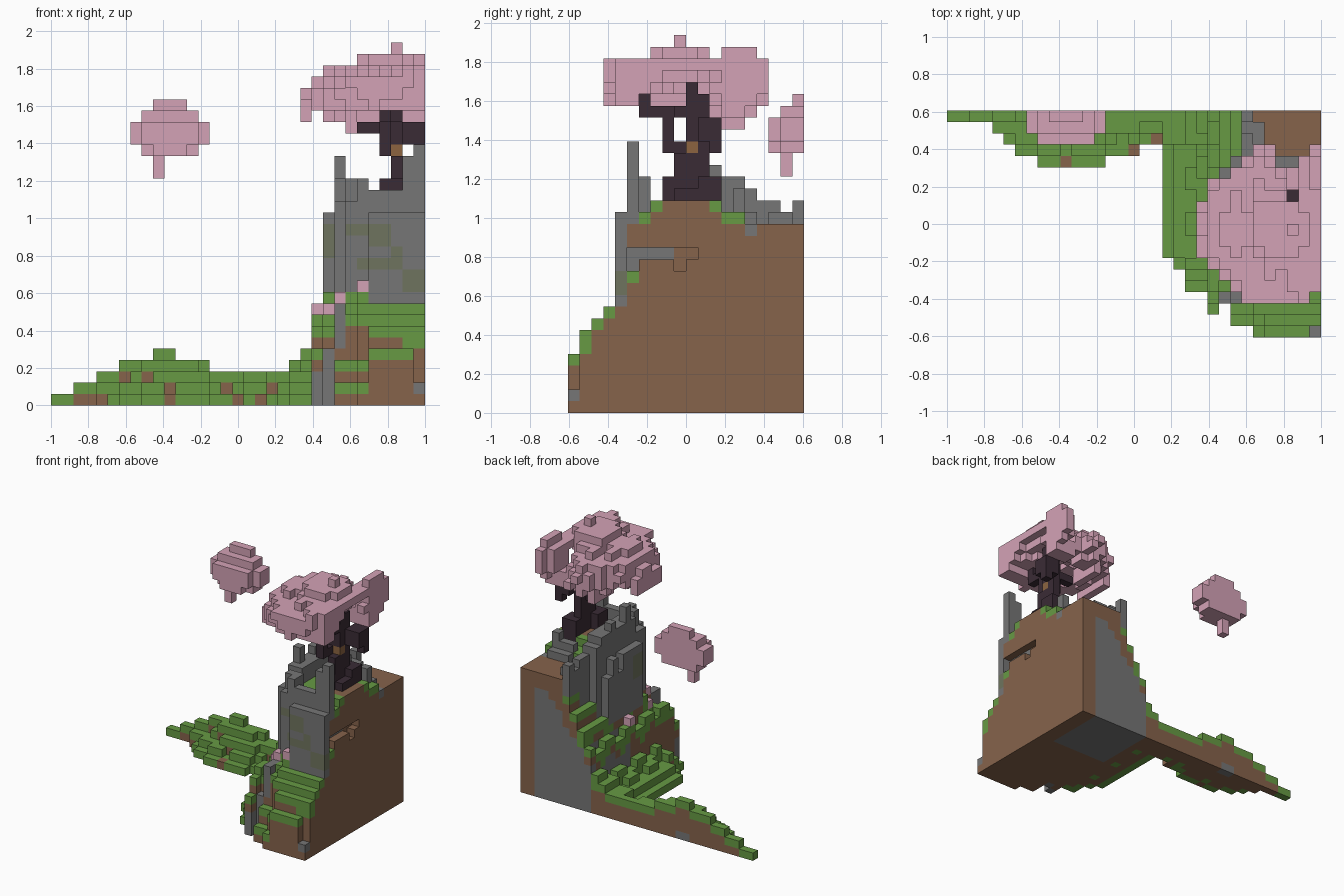
import bpy
import bmesh
import random
from mathutils import Vector

random.seed(4)
old = bpy.data.objects.get("Cube")
if old:
    bpy.data.objects.remove(old)

UNIT = 2 / 33                       # edge length of one block
ORIGIN = Vector((-1, -10 * UNIT, 0))
COLOURS = {"grass": (103, 154, 68), "soil": (134, 99, 75), "stone": (118, 118, 118),
           "moss": (111, 116, 94), "bark": (58, 43, 53), "blossom": (212, 162, 182),
           "hive": (140, 100, 64)}


def linear(c):
    c /= 255
    return ((c + 0.055) / 1.055) ** 2.4


materials = {}
for name, rgb in COLOURS.items():
    mat = bpy.data.materials.new(name)
    mat.use_nodes = True
    colour = [linear(c) for c in rgb] + [1]
    mat.diffuse_color = colour
    mat.node_tree.nodes["Principled BSDF"].inputs["Base Color"].default_value = colour
    materials[name] = mat
palette = list(materials)

cells = {}                          # (i, j, k) -> (part, colour)


def put(part, colour, i, j, k, replace=True):
    if replace or (i, j, k) not in cells:
        cells[i, j, k] = (part, colour)


def box(part, colour, i0, i1, j0, j1, k0, k1, replace=True):
    for i in range(i0, i1 + 1):
        for j in range(j0, j1 + 1):
            for k in range(k0, k1 + 1):
                put(part, colour, i, j, k, replace)


def ellipsoid(centre, radii):
    """Blocks inside an ellipsoid with a ragged surface."""
    spans = [range(int(c - r), int(c + r) + 2) for c, r in zip(centre, radii)]
    for i in spans[0]:
        for j in spans[1]:
            for k in spans[2]:
                d = sum(((p - c) / r) ** 2 for p, c, r in zip((i, j, k), centre, radii))
                if i <= 32 and d <= random.uniform(0.72, 1.1):
                    yield i, j, k


# Ground: terraced ridge running into a stepped hill
front_edge = ([19] * 4 + [18, 17, 16, 16] + [15] * 6 + [16] * 3 + [17] * 2
              + [7, 6, 4, 4, 2, 3, 1, 1] + [0] * 6)
crest = [1, 1, 2, 2, 3, 3, 4, 4, 4, 5, 5, 4, 4, 4] + [3] * 7 + [4, 5, 8, 10, 12, 14] + [18] * 6
steps = [5, 7, 8, 9, 10, 16, 17] + [18] * 6 + [17] * 2 + [16] * 5
for i in range(33):
    for j in range(front_edge[i], 20):
        depth = j - front_edge[i]
        if 24 < i < 28 and depth < 2:
            rise = 2 + 2 * depth
        elif i > 22:
            rise = steps[j if i > 26 else depth]
        else:
            rise = max(1 + depth, crest[i] - (19 - j))
        height = min(crest[i], rise)
        if 18 < i < 23 and j < 17:
            height = min(height, i - 18)
        if 20 < i < 24 and 5 < j < 19:
            height -= (i * 3 + j * 5) % 4 // 2
        if 4 < i < 19 and j < 19 and (i * 5 + j * 3) % 7 == 0:
            height = max(1, height - 1)
        bare = i > 26 and (j > 14 or j == 5) or i > 28 and 7 < j < 12
        bare = bare or (i, j) in ((10, 15), (16, 16), (18, 17))
        turf = 2 if i > 30 and j == 1 or 20 < i < 25 and (i + j // 2) % 2 else 1
        for k in range(height):
            colour = "soil"
            if 23 <= i <= 30 and j >= 12 and k < min(height - 2, 6 + (i - 23) * 1.3):
                colour = "stone"
            elif k >= height - turf and not bare:
                colour = "grass"
            put("ground", colour, i, j, k)

# Hollow in the cut side of the hill and the notched front corner
for j in range(5, 11):
    cells.pop((32, j, 13), None)
    if j < 9:
        put("ground", "stone", 31, j, 13)
for hollow in ((32, 5, 12), (32, 9, 12)):
    cells.pop(hollow, None)
put("ground", "grass", 32, 5, 11)
for k in range(2, 5):
    cells.pop((32, 0, k), None)
put("ground", "stone", 32, 0, 1)
put("ground", "stone", 32, 15, 15)
box("ground", "stone", 9, 10, 19, 19, 0, 0)

# Boulders on the front slope
box("boulders", "stone", 23, 23, 2, 2, 0, 2)
box("boulders", "stone", 24, 24, 3, 3, 0, 4)
box("boulders", "stone", 25, 25, 3, 4, 5, 8)

# Cliff: front wall, then the west wall wrapping to the back
box("cliff", "stone", 28, 32, 4, 4, 9, 16)
for i, top in zip(range(26, 33), [18, 20, 19, 19, 19, 22, 23]):
    box("cliff", "stone", i, i, 5, 5, 16 if i == 32 else 10, top - 1)
box("cliff", "stone", 25, 27, 6, 6, 10, 17)
box("cliff", "stone", 26, 27, 6, 6, 18, 19)
for j, top in zip(range(7, 20), [18, 20, 21, 20, 20, 21, 20, 20, 19, 18, 18, 17, 18]):
    start = 25 if j in (7, 15) else 24 if j < 15 else 26
    for i in range(start, 27):
        flute = 17 if j % 2 or j < 11 else 15
        limit = flute if i == 24 else min(top, 20) if i == 26 else top
        box("cliff", "stone", i, i, j, j, 9, limit - 1, j < 18)
box("cliff", "stone", 27, 27, 17, 18, 14, 16)
box("cliff", "stone", 25, 25, 9, 9, 20, 21)
box("cliff", "stone", 29, 31, 14, 15, 16, 16)
box("cliff", "stone", 29, 31, 14, 14, 17, 17)
put("cliff", "stone", 31, 14, 18)

# Moss patches on exposed cliff stone
for i0, i1, k0, k1 in ((24, 24, 13, 15), (26, 29, 15, 15), (28, 29, 14, 14), (27, 27, 12, 12),
                       (28, 30, 12, 12), (30, 30, 13, 13), (31, 32, 10, 11)):
    for cell, (part, colour) in list(cells.items()):
        if part == "cliff" and cell[1] < 10 and i0 <= cell[0] <= i1 and k0 <= cell[2] <= k1:
            cells[cell] = (part, "moss")

# Tree trunk, roots and branches
for limb in ((29, 30, 8, 9, 17, 19), (30, 31, 9, 11, 17, 18), (30, 30, 9, 11, 19, 21),
             (30, 31, 11, 12, 17, 19), (29, 29, 8, 8, 22, 25), (29, 29, 9, 9, 22, 22),
             (30, 30, 11, 11, 22, 24), (29, 29, 6, 8, 25, 25), (29, 29, 6, 6, 26, 26),
             (30, 30, 10, 10, 22, 28), (27, 29, 10, 10, 24, 24), (29, 29, 10, 10, 22, 26),
             (30, 30, 9, 9, 25, 25), (31, 32, 11, 12, 23, 24), (32, 32, 12, 12, 22, 24),
             (30, 30, 11, 11, 25, 26)):
    box("tree_trunk", "bark", *limb)
put("hive", "hive", 30, 10, 22)

# Blossom canopy: overlapping clumps, hollowed underneath around the branches
for centre, radii in (((26, 9, 27), (4.3, 5.7, 2.5)), ((29, 9, 29.1), (3.3, 3.5, 1.7)),
                      ((31, 5, 28), (2.3, 2.5, 1.7)), ((32, 14.2, 28), (1.5, 2.4, 2.5)),
                      ((28, 4.5, 27.3), (2.6, 2.8, 1.7)), ((27, 13, 26.6), (2.6, 3.2, 2.6))):
    for cell in ellipsoid(centre, radii):
        put("canopy", "blossom", *cell, False)
for cell in ellipsoid((27, 9, 25), (3.2, 4, 2.3)):
    if cells.get(cell, ("",))[0] == "canopy":
        del cells[cell]
put("canopy", "blossom", 30, 9, 31)
box("canopy", "blossom", 22, 22, 7, 11, 25, 26)
box("canopy", "blossom", 31, 32, 6, 12, 29, 29)
box("canopy", "blossom", 30, 32, 4, 5, 26, 27, False)
box("canopy", "blossom", 30, 32, 13, 14, 25, 26, False)
box("canopy", "blossom", 26, 26, 11, 14, 24, 25, False)

# Fallen petals at the foot of the cliff
for spot in ((23, 11, 8), (24, 6, 8), (25, 5, 9), (27, 4, 10)):
    put("petals", "blossom", *spot)

# Floating blossom clump with its stalk
for k, i0, i1, j0 in ((22, 8, 12, 18), (23, 7, 13, 18), (24, 7, 13, 18), (25, 8, 12, 18), (26, 9, 11, 19)):
    box("floating_blossom", "blossom", i0, i1, j0, 19, k, k)
    if k < 25:
        box("floating_blossom", "blossom", i0 + 1, i1 - 1, 17, 17, k, k)
box("floating_blossom", "blossom", 9, 9, 18, 18, 20, 21)

# Turn each part's exposed block sides into a mesh
SIDES = []
for axis in range(3):
    for sign in (-1, 1):
        n, u = Vector(), Vector()
        n[axis] = sign
        u[(axis + 1) % 3] = 1
        v = n.cross(u)
        SIDES.append((n, [n - u - v, n + u - v, n + u + v, n - u + v]))

for part in sorted({p for p, c in cells.values()}):
    bm = bmesh.new()
    for cell, (owner, colour) in cells.items():
        if owner != part:
            continue
        for n, corners in SIDES:
            if tuple(int(a + b) for a, b in zip(cell, n)) in cells:
                continue
            middle = Vector(cell) + Vector((0.5, 0.5, 0.5))
            face = bm.faces.new([bm.verts.new(ORIGIN + (middle + c / 2) * UNIT) for c in corners])
            face.material_index = palette.index(colour)
    bmesh.ops.remove_doubles(bm, verts=bm.verts, dist=UNIT / 100)
    mesh = bpy.data.meshes.new(part)
    bm.to_mesh(mesh)
    bm.free()
    for mat in materials.values():
        mesh.materials.append(mat)
    bpy.context.collection.objects.link(bpy.data.objects.new(part, mesh))
